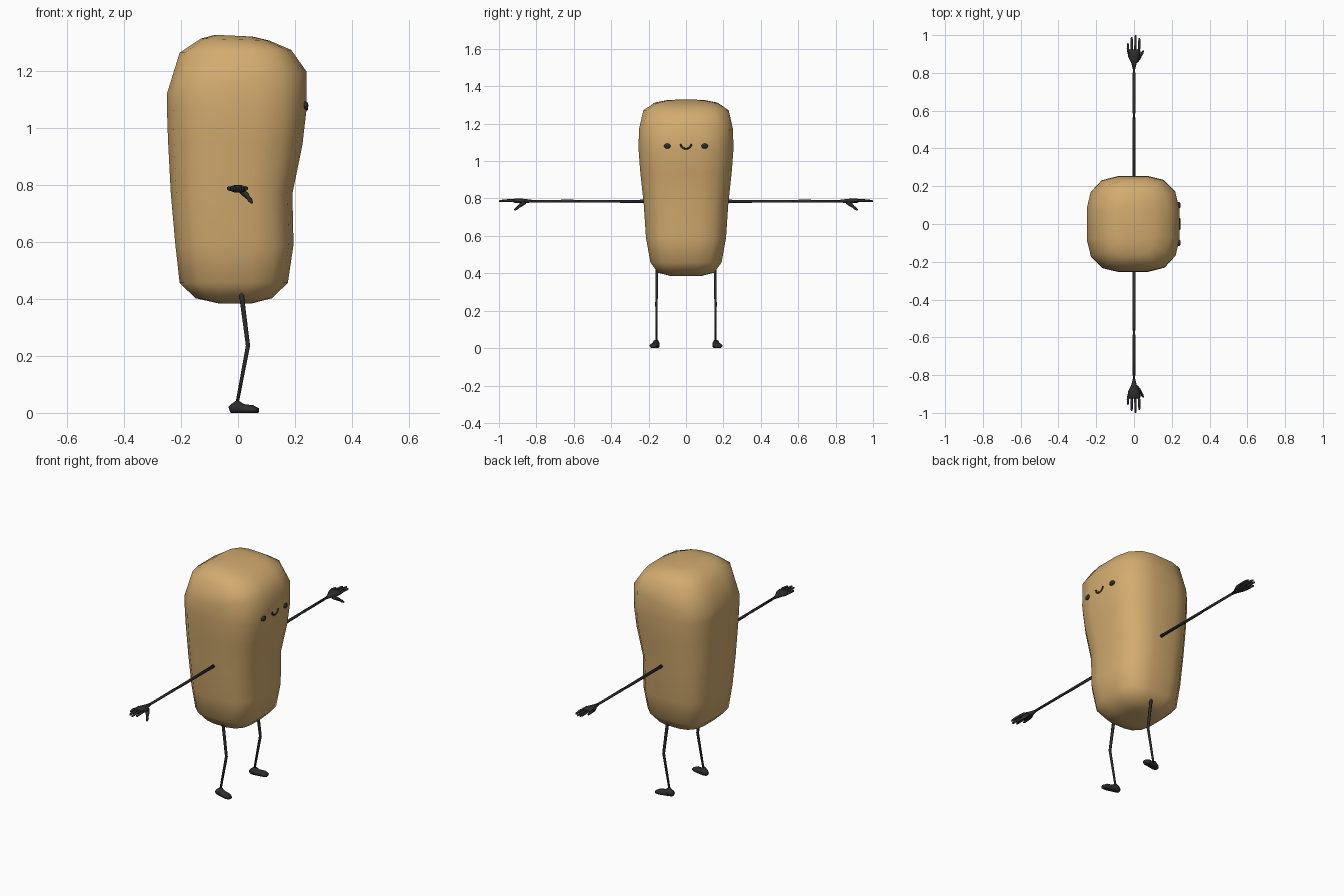
import bpy, bmesh, math
from mathutils import Vector

if "Cube" in bpy.data.objects:
    bpy.data.objects.remove(bpy.data.objects["Cube"])


def material(name, rgb):
    m = bpy.data.materials.new(name)
    m.diffuse_color = (*rgb, 1)
    m.use_nodes = True
    m.node_tree.nodes["Principled BSDF"].inputs["Base Color"].default_value = m.diffuse_color
    return m


TAN = material("tan", (0.65, 0.41, 0.16))
BLACK = material("soft_black", (0.026, 0.026, 0.026))


def loft(name, rings, mat):
    """Skin a list of equal-length vertex rings, with capped ends."""
    bm = bmesh.new()
    vs = [[bm.verts.new(p) for p in r] for r in rings]
    n = len(rings[0])
    for a, b in zip(vs, vs[1:]):
        for i in range(n):
            j = (i + 1) % n
            bm.faces.new((a[i], a[j], b[j], b[i]))
    bm.faces.new(vs[0])
    bm.faces.new(vs[-1])
    bmesh.ops.recalc_face_normals(bm, faces=bm.faces)
    for f in bm.faces:
        f.smooth = True
    me = bpy.data.meshes.new(name)
    bm.to_mesh(me)
    bm.free()
    me.materials.append(mat)
    ob = bpy.data.objects.new(name, me)
    bpy.context.collection.objects.link(ob)
    return ob


def tube(name, sections, sides=8, floor=False):
    """Sections are (x, y, z, side radius, other radius) along a path."""
    pts = [Vector(s[:3]) for s in sections]
    rings = []
    for i, s in enumerate(sections):
        t = (pts[min(i + 1, len(pts) - 1)] - pts[max(i - 1, 0)]).normalized()
        ref = Vector((1, 0, 0)) if abs(t.y) > 0.7 else Vector((0, 1, 0))
        side = (ref - t * ref.dot(t)).normalized()
        other = t.cross(side)
        ring = []
        for k in range(sides):
            a = 2 * math.pi * (k + 0.5) / sides
            p = pts[i] + side * s[3] * math.cos(a) + other * s[4] * math.sin(a)
            if floor:
                p.z = max(p.z, 0)
            ring.append(p)
        rings.append(ring)
    return loft(name, rings, BLACK)


# Body: rounded-square rings (x back, z back, x front, z front, half width)
quarter = [(1, .32), (.91, .68), (.66, .92), (.32, 1)]
square = []
for k in range(4):
    for u, v in quarter:
        for _ in range(k):
            u, v = -v, u
        square.append((u, v))
levels = [
    (-.07, .385, .05, .385, .08), (-.15, .403, .12, .403, .15),
    (-.205, .457, .175, .457, .19), (-.22, .59, .195, .59, .214),
    (-.236, .77, .191, .77, .226), (-.246, .96, .226, .94, .245),
    (-.25, 1.08, .24, 1.06, .254), (-.25, 1.12, .24, 1.2, .251),
    (-.205, 1.265, .187, 1.275, .228), (-.13, 1.315, .11, 1.308, .168),
    (-.08, 1.328, .05, 1.322, .1)]
rings = []
for xb, zb, xf, zf, w in levels:
    rings.append([((xb + xf) / 2 + u * (xf - xb) / 2, v * w,
                   zb + (zf - zb) * (u + 1) / 2) for u, v in square])
loft("body", rings, TAN)

for s, tag in ((1, "left"), (-1, "right")):
    # Arms: two overlapping tapered segments
    tube(tag + "_upper_arm", [(0, s * .18, .785, .009, .009), (0, s * .55, .785, .008, .008),
                              (0, s * .6, .785, .005, .005)])
    tube(tag + "_forearm", [(0, s * .55, .786, .006, .006), (0, s * .61, .786, .008, .008),
                            (0, s * .84, .786, .007, .007)])
    # Hand: palm, four fingers and a thumb
    tube(tag + "_palm", [(0, s * .82, .786, .007, .007), (0, s * .85, .786, .015, .011),
                         (0, s * .885, .787, .033, .014), (0, s * .915, .788, .037, .012),
                         (0, s * .925, .788, .032, .007)])
    for x, tip in ((-.032, .957), (-.012, .99), (.008, 1.0), (.028, .985)):
        tube(tag + "_finger", [(x * .85, s * .9, .787, .008, .008),
                               (x, s * (.9 + tip) / 2, .789, .0075, .0075),
                               (x, s * (tip - .006), .786, .006, .006),
                               (x, s * tip, .786, .003, .003)], 6)
    tube(tag + "_thumb", [(.012, s * .862, .78, .012, .01), (.03, s * .885, .764, .01, .01),
                          (.043, s * .905, .747, .008, .008), (.049, s * .917, .738, .004, .004)], 6)
    # Leg bent at the knee
    tube(tag + "_leg", [(.008, s * .15, .46, .009, .009), (.014, s * .156, .4, .008, .009),
                        (.035, s * .158, .236, .007, .008), (-.003, s * .158, .035, .006, .006)])
    # Flat-soled foot, turned slightly outward
    tube(tag + "_foot", [(-.029, s * .157, .01, .012, .012), (-.018, s * .158, .014, .018, .018),
                         (-.003, s * .16, .02, .02, .026), (.018, s * .164, .013, .021, .018),
                         (.052, s * .172, .012, .024, .015), (.071, s * .176, .008, .015, .009)],
         10, True)
    # Eye: flattened bead
    tube(tag + "_eye", [(.23, s * .1, 1.08, .018, .014), (.24, s * .1, 1.08, .018, .014),
                        (.2455, s * .1, 1.08, .012, .009), (.247, s * .1, 1.08, .004, .003)], 12)

# Smiling mouth: thin arc on the face
arc = []
for k in range(13):
    a = math.pi + math.pi * k / 12
    y, z = .028 * math.cos(a), 1.09 + .024 * math.sin(a)
    arc.append([(.241 + .005 * math.cos(b),
                 y + .005 * math.sin(b) * math.cos(a),
                 z + .005 * math.sin(b) * math.sin(a))
                for b in (2 * math.pi * i / 6 for i in range(6))])
loft("mouth", arc, BLACK)
